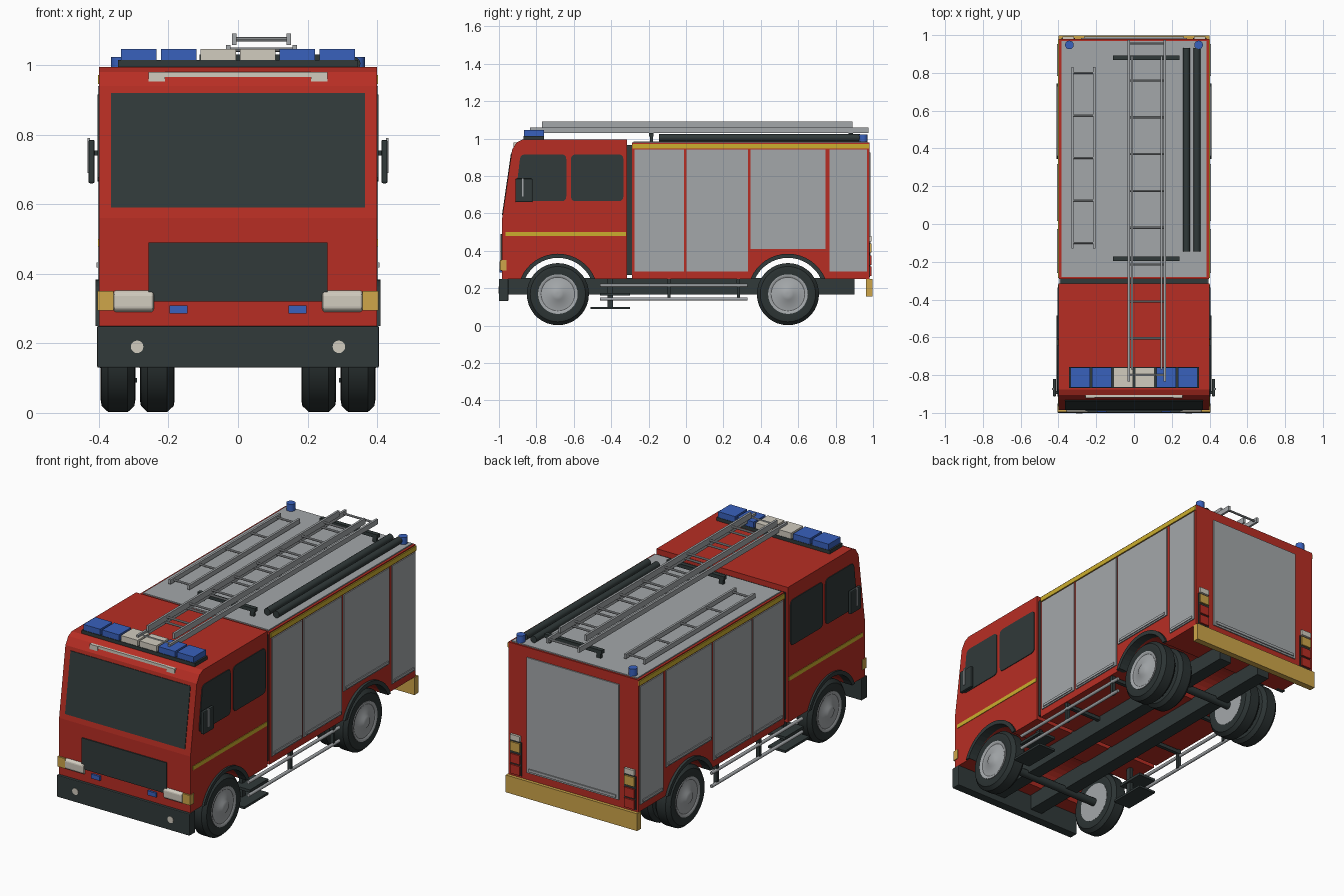
import bpy, bmesh
from math import sin, cos, pi, asin
from mathutils import Vector

cube = bpy.data.objects.get("Cube")
if cube:
    bpy.data.objects.remove(cube, do_unlink=True)


def material(name, *srgb):
    col = [((c + 0.055) / 1.055) ** 2.4 for c in srgb] + [1]
    m = bpy.data.materials.new(name)
    m.use_nodes = True
    m.diffuse_color = col
    m.node_tree.nodes["Principled BSDF"].inputs["Base Color"].default_value = col
    return m


RED = material("body red", .72, .18, .14)
GREY = material("shutter grey", .64, .655, .665)
DARK = material("dark trim", .19, .225, .225)
TYRE = material("tyre black", .17, .2, .2)
YELLOW = material("stripe yellow", .8, .68, .18)
OCHRE = material("amber ochre", .81, .65, .29)
CREAM = material("lamp cream", .82, .8, .75)
BLUE = material("beacon blue", .22, .38, .74)


def finish(name, bm, mat, bevel=0, smooth=False):
    bmesh.ops.recalc_face_normals(bm, faces=bm.faces)
    me = bpy.data.meshes.new(name)
    bm.to_mesh(me)
    bm.free()
    me.materials.append(mat)
    ob = bpy.data.objects.new(name, me)
    bpy.context.collection.objects.link(ob)
    if bevel:
        mod = ob.modifiers.new("bevel", 'BEVEL')
        mod.width = bevel
        mod.segments = 2
    if smooth:
        bpy.ops.object.select_all(action='DESELECT')
        ob.select_set(True)
        bpy.context.view_layer.objects.active = ob
        bpy.ops.object.shade_smooth_by_angle(angle=pi / 5)
    return ob


def prism(name, pts, x0, x1, mat, bevel=0):
    """Side outline of (y, z) points extruded across x."""
    bm = bmesh.new()
    a = [bm.verts.new((x0, y, z)) for y, z in pts]
    b = [bm.verts.new((x1, y, z)) for y, z in pts]
    bm.faces.new(a)
    bm.faces.new(b)
    n = len(pts)
    for i in range(n):
        j = (i + 1) % n
        bm.faces.new((a[i], a[j], b[j], b[i]))
    return finish(name, bm, mat, bevel)


def box(name, x0, x1, y0, y1, z0, z1, mat, bevel=0):
    return prism(name, [(y0, z0), (y1, z0), (y1, z1), (y0, z1)], x0, x1, mat, bevel)


def pair(name, x0, x1, *rest):
    for side, s in (("left", 1), ("right", -1)):
        box(f"{side}_{name}", s * x0, s * x1, *rest)


def rounded(pts, r):
    out = []
    for i, p in enumerate(pts):
        p = Vector(p)
        a = p + (Vector(pts[i - 1]) - p).normalized() * r
        b = p + (Vector(pts[(i + 1) % len(pts)]) - p).normalized() * r
        for t in (0, .33, .67, 1):
            out.append(tuple(a * (1 - t) ** 2 + p * 2 * t * (1 - t) + b * t * t))
    return out


def lathe(name, profile, centre, axis, mat, seg=32):
    """Revolve (radius, offset) points round the given axis."""
    bm = bmesh.new()
    spin = [Vector((0, 0, 0)) for _ in range(3)]
    k = "xyz".index(axis)
    rings = []
    for r, off in profile:
        ring = []
        for i in range(seg):
            v = Vector((0, 0, 0))
            v[k] = off
            v[(k + 1) % 3] = r * cos(2 * pi * i / seg)
            v[(k + 2) % 3] = r * sin(2 * pi * i / seg)
            ring.append(bm.verts.new(v + Vector(centre)))
        rings.append(ring)
    for p, q in zip(rings, rings[1:]):
        for i in range(seg):
            j = (i + 1) % seg
            bm.faces.new((p[i], p[j], q[j], q[i]))
    bm.faces.new(rings[0])
    bm.faces.new(rings[-1])
    return finish(name, bm, mat, smooth=True)


def rod(name, r, length, centre, axis, mat, seg=12):
    return lathe(name, [(r, -length / 2), (r, length / 2)], centre, axis, mat, seg)


WZ, FLOOR, FRONT, REAR = .168, .25, -.685, .545


def arch(cy, r, n=16):
    """Arc over a wheel, from front to rear, ending at floor height."""
    t = asin((FLOOR - WZ) / r)
    return [(cy - r * cos(a), WZ + r * sin(a))
            for a in (t + (pi - 2 * t) * i / n for i in range(n + 1))]


# Cab and equipment body, with wheel arches cut right through
prism("cab", [(-.985, FLOOR)] + arch(FRONT, .195) +
      [(-.315, FLOOR), (-.315, .995), (-.875, .995), (-.905, .98), (-.93, .94), (-.985, .56)],
      -.4, .4, RED)
prism("equipment_body", [(-.29, FLOOR)] + arch(REAR, .195) +
      [(.98, FLOOR), (.98, .978), (-.29, .978)], -.396, .396, RED)
box("cab_joint", -.39, .39, -.32, -.285, .27, .965, DARK)
box("roof_panel", -.383, .383, -.28, .97, .974, .984, GREY)

# Windscreen lies on the sloping front
prism("windscreen", [(-.984, .59), (-.936, .92), (-.92, .92), (-.965, .59)], -.365, .365, DARK)
box("front_grille", -.258, .258, -.991, -.98, .32, .49, DARK)
box("marker_strip", -.258, .258, -.918, -.9, .965, .98, CREAM)
pair("marker_strip_end", .21, .258, -.922, -.9, .953, .98, CREAM)
box("front_bumper", -.405, .405, -1, -.95, .13, .25, DARK, .004)

for side, s in (("left", 1), ("right", -1)):
    # Cab side
    prism(side + "_front_window",
          rounded([(-.915, .665), (-.64, .665), (-.64, .915), (-.885, .915)], .025),
          s * .395, s * .404, DARK)
    prism(side + "_rear_window",
          rounded([(-.615, .665), (-.335, .665), (-.335, .915), (-.615, .915)], .025),
          s * .395, s * .404, DARK)
    box(side + "_cab_stripe", s * .395, s * .403, -.965, -.32, .478, .5, YELLOW)
    box(side + "_mirror", s * .412, s * .43, -.912, -.82, .66, .785, DARK, .005)
    box(side + "_mirror_arm", s * .395, s * .42, -.9, -.885, .74, .755, DARK)
    box(side + "_mirror_bracket", s * .425, s * .433, -.878, -.868, .69, .79, GREY)
    for label, cy in (("front", FRONT), ("rear", REAR)):
        prism(f"{side}_{label}_arch_trim", arch(cy, .216) + arch(cy, .194)[::-1],
              s * .36, s * .41, DARK)

    # Shutters with a pull bar along the bottom of each
    for i, (y0, y1, z) in enumerate([(-.275, -.012, .29), (.002, .332, .29),
                                     (.346, .745, .41), (.768, .968, .29)]):
        box(f"{side}_shutter_{i}", s * .39, s * .402, y0, y1, z, .94, GREY)
        box(f"{side}_shutter_bar_{i}", s * .4, s * .407, y0 + .015, y1 - .015,
            z + .008, z + .022, GREY)
    box(side + "_body_stripe", s * .39, s * .402, -.285, .978, .946, .972, YELLOW)

    # Front lamps
    prism(side + "_headlight", [(-.998, .3), (-.98, .287), (-.98, .355), (-.998, .342)],
          s * .242, s * .358, CREAM, .006)
    box(side + "_indicator", s * .358, s * .404, -.994, -.96, .295, .35, OCHRE)
    box(side + "_grille_beacon", s * .145, s * .197, -.996, -.98, .285, .309, BLUE)
    rod(side + "_fog_lamp", .018, .01, (s * .29, -.998, .19), "y", CREAM, 20)

    # Rear lamps
    for label, z0, z1, mat in (("reverse_lamp", .45, .48, CREAM), ("turn_lamp", .39, .44, OCHRE),
                               ("brake_lamp", .325, .375, RED), ("tail_lamp", .265, .315, RED)):
        box(f"{side}_{label}", s * .318, s * .378, .975, .993, z0, z1, mat)
    box(side + "_lamp_backing", s * .312, s * .384, .975, .984, .26, .445, DARK)
    rod(side + "_rear_beacon", .023, .045, (s * .342, .948, 1.0), "z", BLUE, 16)

    # Chassis rail and side steps
    box(side + "_chassis_rail", s * .09, s * .165, -.96, .9, .165, .255, DARK)
    rod(side + "_upper_step_tube", .009, .79, (s * .385, -.065, .215), "y", GREY)
    rod(side + "_lower_step_tube", .009, .79, (s * .385, -.065, .142), "y", GREY)
    for y in (-.09, .28):
        box(side + "_step_hanger", s * .37, s * .39, y - .008, y + .008, .14, .255, DARK)
        box(side + "_step_bracket", s * .15, s * .39, y - .01, y + .01, .225, .245, DARK)
    box(side + "_cab_step", s * .29, s * .395, -.51, -.3, .088, .1, DARK)
    box(side + "_upper_cab_step", s * .29, s * .395, -.46, -.3, .16, .175, DARK)
    box(side + "_cab_step_hanger", s * .3, s * .32, -.42, -.39, .09, .255, DARK)

    # Wheels, doubled at the rear
    for label, cx, cy in (("front", .345, FRONT), ("rear_outer", .345, REAR),
                          ("rear_inner", .232, REAR)):
        tyre = [(.1, -.044), (.13, -.05), (.148, -.047), (.166, -.028),
                (.166, .028), (.148, .047), (.13, .05), (.1, .044)]
        lathe(f"{side}_{label}_tyre", tyre, (s * cx, cy, WZ), "x", TYRE, 36)
        hub = [(.106, -.046), (.106, .049), (.098, .049), (.09, .044),
               (.04, .05), (.03, .058), (.008, .06)]
        lathe(f"{side}_{label}_hub", [(r, s * o) for r, o in hub], (s * cx, cy, WZ), "x", GREY)

for label, cy in (("front", FRONT), ("rear", REAR)):
    rod(label + "_axle", .022, .62, (0, cy, WZ), "x", DARK)

# Rear end
box("rear_shutter", -.28, .28, .97, .986, .29, .925, GREY)
box("rear_shutter_bar", -.265, .265, .98, .992, .3, .315, GREY)
box("rear_bumper", -.4, .4, .963, .997, .155, .25, OCHRE)

# Roof light bar
box("light_bar_base", -.345, .345, -.868, -.758, .99, 1.014, DARK)
for i in range(6):
    x = -.285 + i * .114
    box(f"light_bar_lamp_{i}", x - .051, x + .051, -.865, -.76, 1.013, 1.046,
        CREAM if i in (2, 3) else BLUE)


def ladder(name, xs, y0, y1, z0, z1, width, rungs):
    for x in xs:
        box(name + "_rail", x - width, x + width, y0, y1, z0, z1, GREY)
    for y in rungs:
        rod(name + "_rung", .006, xs[1] - xs[0], (sum(xs) / 2, y, (z0 + z1) / 2), "x", GREY, 8)


# Ladders and their supports
steps = [.955 - .195 * i for i in range(10)]
ladder("lower_ladder", (-.028, .163), -.835, .975, 1.03, 1.058, .006, steps)
ladder("upper_ladder", (-.011, .146), -.77, .89, 1.058, 1.09, .006, steps[1:-1])
ladder("short_ladder", (-.325, -.21), -.13, .83, .99, 1.015, .006,
       [.8 - .225 * i for i in range(5)])
for y in (-.185, .88):
    box("ladder_support", -.11, .24, y - .012, y + .012, 1.01, 1.03, DARK)
    for x in (-.09, .22):
        box("ladder_support_leg", x - .012, x + .012, y - .008, y + .008, .98, 1.012, DARK)

# Suction hoses
for x in (.278, .333):
    rod("suction_hose", .019, 1.075, (x, .393, 1.004), "y", DARK, 16)
